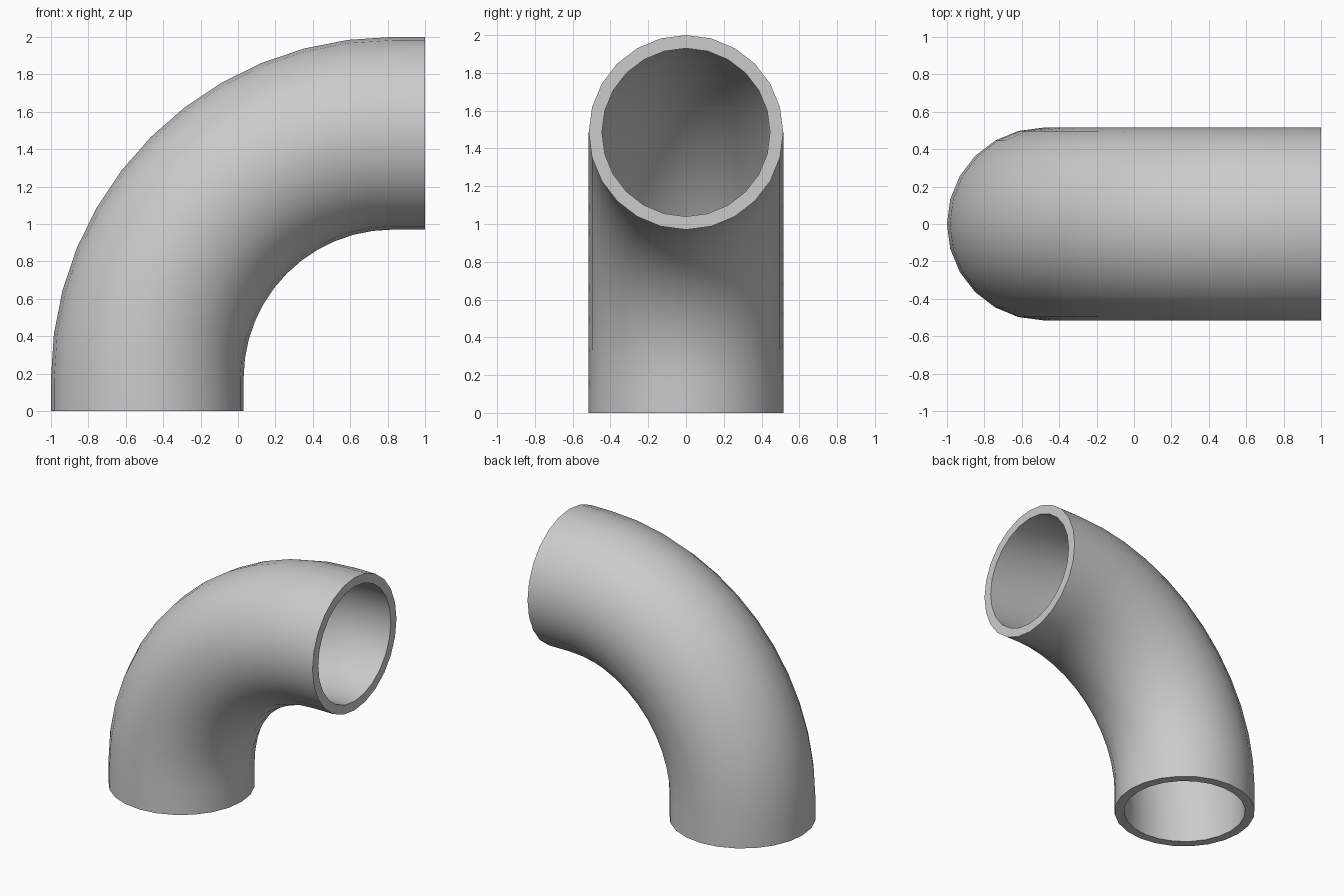
import bpy, bmesh
from math import sin, cos, pi, radians
from mathutils import Vector

OUTER, INNER = 0.515, 0.445   # wall radii
STRAIGHT = 0.175              # short straight run at each end
SIDES, STEPS = 24, 12
BEND = 1.485 - STRAIGHT       # bend radius of the centre line

cube = bpy.data.objects.get("Cube")
if cube:
    bpy.data.objects.remove(cube, do_unlink=True)

grey = bpy.data.materials.new("pipe grey")
grey.use_nodes = True
colour = (0.6, 0.6, 0.6, 1)
grey.diffuse_color = colour
grey.node_tree.nodes["Principled BSDF"].inputs["Base Color"].default_value = colour

# Centre line: (point, outward direction) from the lower end to the side end
pivot = Vector((1 - STRAIGHT, 0, STRAIGHT))
stations = [(Vector((OUTER - 1, 0, 0)), Vector((-1, 0, 0)))]
for i in range(STEPS + 1):
    a = pi / 2 * i / STEPS
    out = Vector((-cos(a), 0, sin(a)))
    stations.append((pivot + out * BEND, out))
stations.append((Vector((1, 0, 2 - OUTER)), Vector((0, 0, 1))))

bm = bmesh.new()


def wall(radius):
    """Rings of vertices along the centre line."""
    rings = []
    for point, out in stations:
        ring = []
        for k in range(SIDES):
            t = 2 * pi * k / SIDES
            ring.append(bm.verts.new(point + radius * (out * cos(t) + Vector((0, sin(t), 0)))))
        rings.append(ring)
    return rings


def bridge(a, b):
    for k in range(SIDES):
        n = (k + 1) % SIDES
        bm.faces.new((a[k], a[n], b[n], b[k]))


# Outer and inner walls, joined by a flat rim at each end
outer, inner = wall(OUTER), wall(INNER)
for rings in (outer, inner):
    for a, b in zip(rings, rings[1:]):
        bridge(a, b)
bridge(outer[0], inner[0])
bridge(outer[-1], inner[-1])
bmesh.ops.recalc_face_normals(bm, faces=bm.faces)

mesh = bpy.data.meshes.new("elbow_pipe")
bm.to_mesh(mesh)
bm.free()
mesh.materials.append(grey)
pipe = bpy.data.objects.new("elbow_pipe", mesh)
bpy.context.collection.objects.link(pipe)

bpy.ops.object.select_all(action='DESELECT')
pipe.select_set(True)
bpy.context.view_layer.objects.active = pipe
bpy.ops.object.shade_smooth_by_angle(angle=radians(40))
